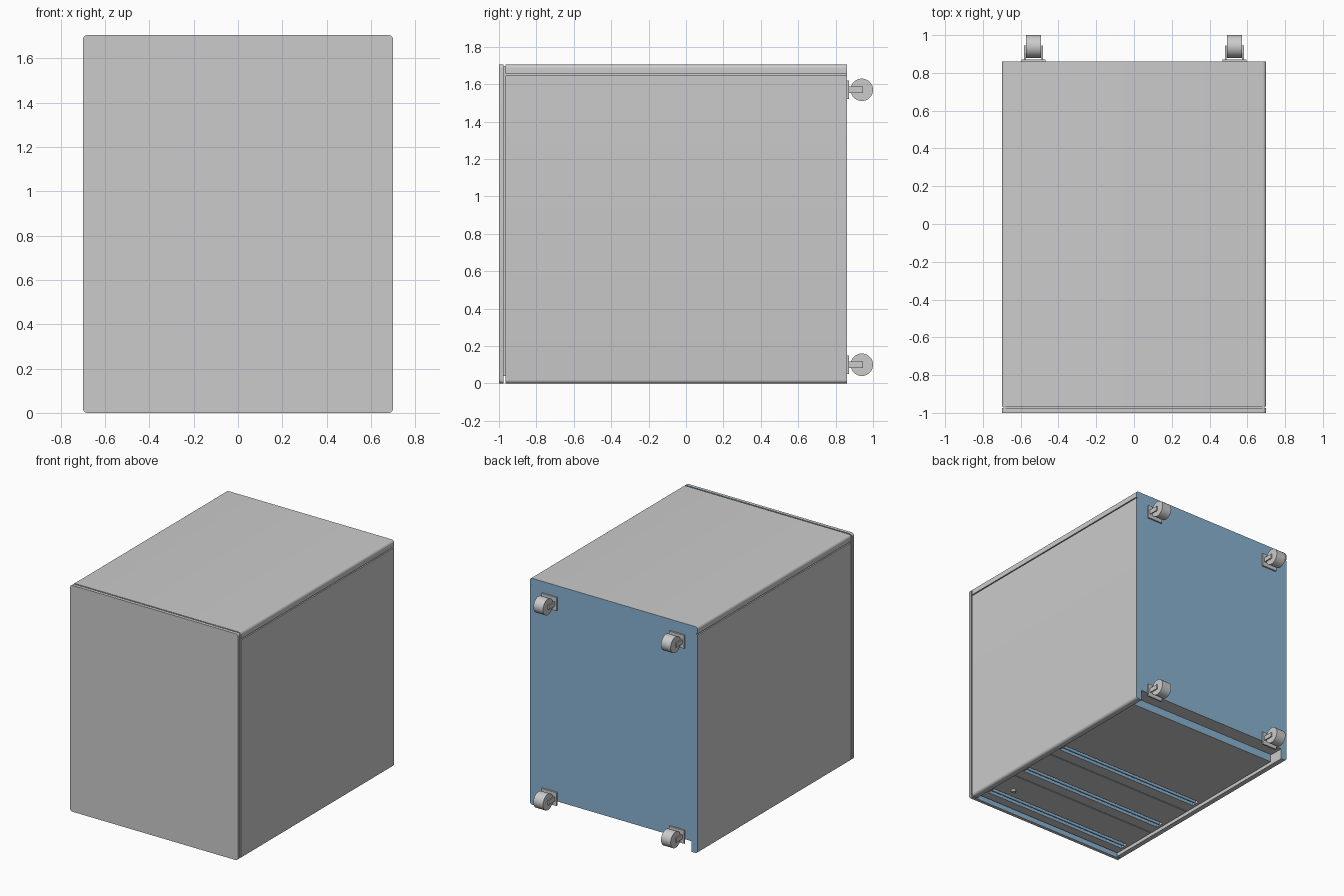
import bpy, bmesh, math

if "Cube" in bpy.data.objects:
    bpy.data.objects.remove(bpy.data.objects["Cube"])

W, H, BACK = 0.70, 1.705, 0.86      # half width, height, rear plane of the body
R, T = 0.02, 0.05                   # corner radius, side panel thickness

blue = bpy.data.materials.new("blue_underside")
blue.diffuse_color = (0.25, 0.45, 0.65, 1)
blue.use_nodes = True
blue.node_tree.nodes["Principled BSDF"].inputs["Base Color"].default_value = blue.diffuse_color
grey = bpy.data.materials.new("plain_grey")


def make(name, bm):
    bmesh.ops.recalc_face_normals(bm, faces=bm.faces)
    me = bpy.data.meshes.new(name)
    bm.to_mesh(me)
    bm.free()
    ob = bpy.data.objects.new(name, me)
    bpy.context.collection.objects.link(ob)
    return ob


def activate(ob):
    bpy.ops.object.select_all(action='DESELECT')
    ob.select_set(True)
    bpy.context.view_layer.objects.active = ob


def smooth(ob):
    activate(ob)
    bpy.ops.object.shade_smooth_by_angle(angle=math.radians(30))


def prism(name, pts, y0, y1):
    """Extrude an x/z outline along y."""
    bm = bmesh.new()
    face = bm.faces.new([bm.verts.new((x, y0, z)) for x, z in pts])
    ext = bmesh.ops.extrude_face_region(bm, geom=[face])
    verts = [v for v in ext["geom"] if isinstance(v, bmesh.types.BMVert)]
    bmesh.ops.translate(bm, verts=verts, vec=(0, y1 - y0, 0))
    return make(name, bm)


def box(name, x0, x1, y0, y1, z0, z1):
    return prism(name, [(x0, z0), (x1, z0), (x1, z1), (x0, z1)], y0, y1)


def cylinder(name, radius, depth, loc, axis):
    bpy.ops.mesh.primitive_cylinder_add(vertices=32, radius=radius, depth=depth, location=loc)
    ob = bpy.context.object
    ob.name = name
    if axis == 'X':
        ob.rotation_euler.y = math.pi / 2
    smooth(ob)
    return ob


def arc(cx, cz, a0):
    """Quarter turn corner starting at a0 degrees."""
    return [(cx + R * math.cos(math.radians(a0 + 15 * i)),
             cz + R * math.sin(math.radians(a0 + 15 * i))) for i in range(7)]


def paint(ob):
    """Rear-facing surfaces of the body are blue."""
    ob.data.materials.clear()
    ob.data.materials.append(grey)
    ob.data.materials.append(blue)
    for p in ob.data.polygons:
        p.material_index = 1 if p.normal.y > 0.9 else 0


grey.diffuse_color = (0.8, 0.8, 0.8, 1)
grey.use_nodes = True
grey.node_tree.nodes["Principled BSDF"].inputs["Base Color"].default_value = grey.diffuse_color

# end panel with four rounded corners
panel = prism("top_panel", arc(W - R, R, -90) + arc(W - R, H - R, 0)
              + arc(-W + R, H - R, 90) + arc(-W + R, R, 180), -1, -0.975)

# U-shaped housing with a seam groove along each side
g = H - 0.05
right = arc(W - R, R, -90) + [(W, g - 0.008), (W - 0.01, g - 0.008), (W - 0.01, g), (W, g)] \
    + arc(W - R, H - R, 0)
left = [(-x, z) for x, z in reversed(right)]
inner = [(-W + T, 0), (-W + T, H - T), (W - T, H - T), (W - T, 0)]
shell = prism("housing", right + left + inner, -0.965, BACK)
for ob in (panel, shell):
    smooth(ob)
    paint(ob)

# filler behind the seam, and the base that carries the casters
paint(box("seam_filler", -W + 0.01, W - 0.01, -0.98, -0.955, 0.04, H - 0.008))
paint(box("base_panel", -W + T, W - T, 0.75, BACK, 0.08, H - T))

# three drawer fronts, each with a recessed grip channel
edges = [-0.95, -0.57, -0.175, 0.75]
for i in range(3):
    y0, y1 = edges[i], edges[i + 1] - (0.008 if i < 2 else 0)
    grip = (-0.88, -0.485, -0.085)[i]
    front = box(f"drawer_front_{i + 1}", -0.643, 0.643, y0, y1, 0.02, 0.12)
    cutter = box("grip_cutter", -0.62, 0.62, grip, grip + 0.065, 0, 0.06)
    cutter.hide_render = True
    mod = front.modifiers.new("grip", 'BOOLEAN')
    mod.operation, mod.object, mod.solver = 'DIFFERENCE', cutter, 'EXACT'
    activate(front)
    bpy.ops.object.modifier_apply(modifier="grip")
    bpy.data.objects.remove(cutter)
    paint(front)
    paint(box(f"grip_lip_{i + 1}", -0.615, 0.615, grip + 0.028, grip + 0.036, 0.022, 0.062))

# lock barrel on the first drawer
cylinder("lock", 0.018, 0.03, (0.5, -0.74, 0.02), 'Z')

# four casters on the rear plane
for x in (-0.532, 0.532):
    for z in (0.10, 1.57):
        tag = ("left" if x < 0 else "right") + ("_low" if z < 1 else "_high")
        box("caster_plate_" + tag, x - 0.063, x + 0.063, BACK, 0.872, z - 0.05, z + 0.05)
        for s in (-1, 1):
            a, b = sorted((x + s * 0.041, x + s * 0.05))
            box("caster_fork_" + tag, a, b, 0.87, 0.945, z - 0.017, z + 0.017)
        cylinder("caster_wheel_" + tag, 0.06, 0.08, (x, 0.94, z), 'X')
